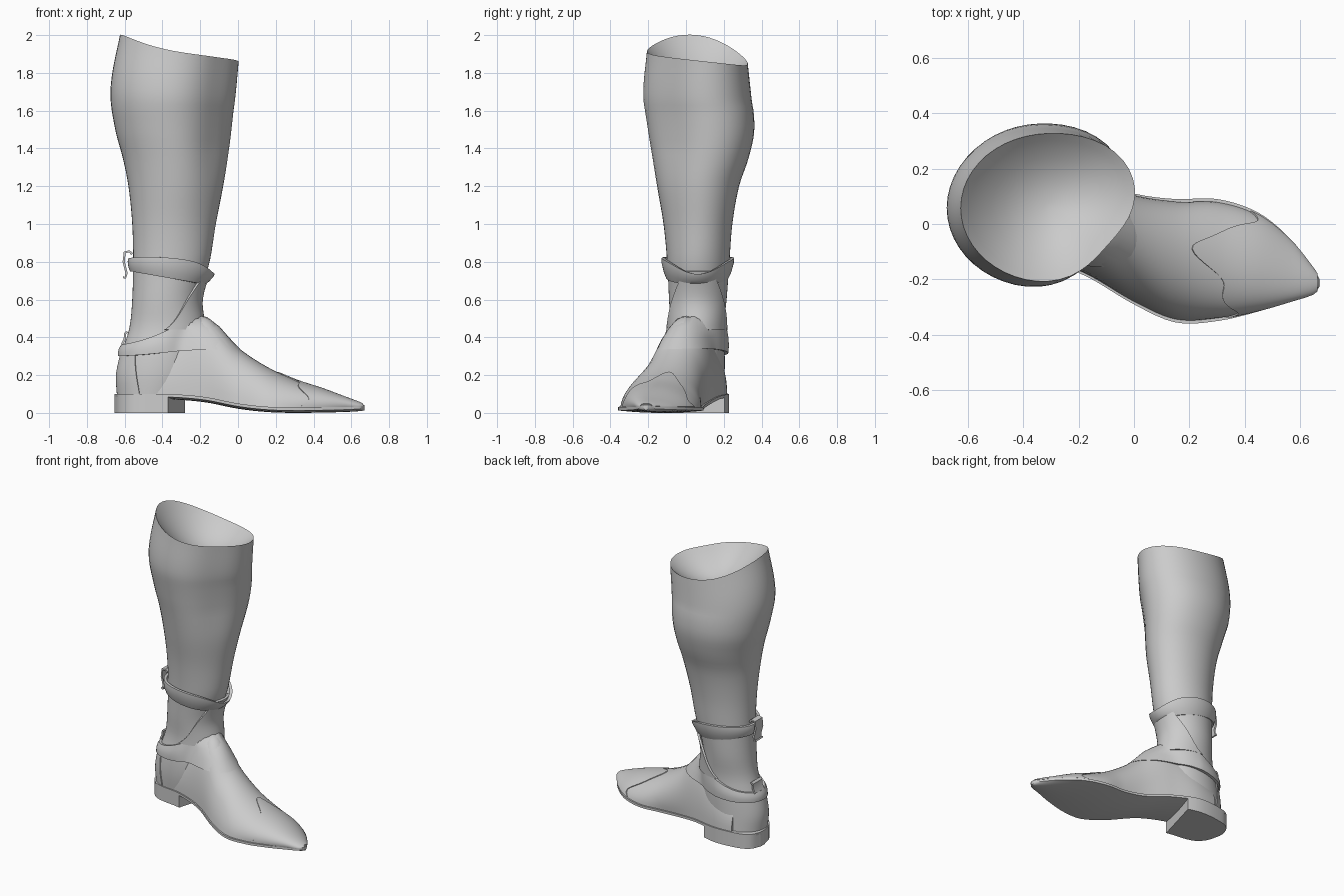
import bpy
import math
from mathutils import Vector

if "Cube" in bpy.data.objects:
    bpy.data.objects.remove(bpy.data.objects["Cube"])

grey = bpy.data.materials.new("plain_grey")
grey.use_nodes = True
grey.diffuse_color = (0.6, 0.6, 0.6, 1)
grey.node_tree.nodes["Principled BSDF"].inputs["Base Color"].default_value = (0.6, 0.6, 0.6, 1)

# Leg sections: z, x min, x max, y min, y max
LEG = [
    (0.09, -0.635, -0.25, -0.10, 0.205),
    (0.2, -0.64, -0.2, -0.11, 0.205),
    (0.32, -0.615, -0.19, -0.105, 0.205),
    (0.45, -0.575, -0.19, -0.085, 0.2),
    (0.6, -0.56, -0.205, -0.09, 0.215),
    (0.8, -0.555, -0.15, -0.1, 0.23),
    (1.0, -0.56, -0.115, -0.12, 0.245),
    (1.2, -0.58, -0.075, -0.155, 0.28),
    (1.35, -0.61, -0.05, -0.18, 0.33),
    (1.5, -0.65, -0.03, -0.205, 0.36),
    (1.7, -0.675, -0.01, -0.23, 0.345),
    (2.0, -0.625, 0.008, -0.21, 0.325),
]
# Foot sections: x, y min, y max, crest y, top z, welt z
FOOT = [
    (-0.655, 0.07, 0.11, 0.09, 0.2, 0.1),
    (-0.63, -0.02, 0.17, 0.08, 0.25, 0.1),
    (-0.56, -0.085, 0.21, 0.06, 0.3, 0.1),
    (-0.37, -0.12, 0.225, 0.05, 0.43, 0.1),
    (-0.18, -0.185, 0.17, 0.0, 0.515, 0.085),
    (0.0, -0.29, 0.11, -0.05, 0.35, 0.05),
    (0.15, -0.355, 0.09, -0.1, 0.25, 0.033),
    (0.3, -0.35, 0.09, -0.14, 0.18, 0.028),
    (0.45, -0.315, 0.04, -0.17, 0.13, 0.03),
    (0.57, -0.275, -0.06, -0.2, 0.085, 0.033),
    (0.65, -0.25, -0.165, -0.21, 0.055, 0.038),
    (0.67, -0.225, -0.2, -0.213, 0.044, 0.042),
]


def lerp(a, b, t):
    return a + (b - a) * t


def sample(table, t):
    """Smooth interpolation of table rows keyed on their first column."""
    t = min(max(t, table[0][0]), table[-1][0])
    i = 0
    while i < len(table) - 2 and t > table[i + 1][0]:
        i += 1

    def slope(k, c):
        a, b = table[max(k - 1, 0)], table[min(k + 1, len(table) - 1)]
        return (b[c] - a[c]) / (b[0] - a[0])

    p, q = table[i], table[i + 1]
    h = q[0] - p[0]
    s = (t - p[0]) / h
    e = s * s * (3 - 2 * s)
    return [lerp(p[c], q[c], e) + h * s * (1 - s) * ((1 - s) * slope(i, c) - s * slope(i + 1, c))
            for c in range(1, len(p))]


def loft(name, rings, closed=True, loop=False, thick=0):
    """Skin a list of equal point rows; closed tubes get end caps."""
    n, m = len(rings[0]), len(rings)
    faces = []
    for i in range(m if loop else m - 1):
        j = (i + 1) % m
        for k in range(n if closed else n - 1):
            l = (k + 1) % n
            faces.append((i * n + k, i * n + l, j * n + l, j * n + k))
    if closed and not loop:
        faces += [tuple(range(n)), tuple(range((m - 1) * n, m * n))]
    mesh = bpy.data.meshes.new(name)
    mesh.from_pydata([p for r in rings for p in r], [], faces)
    mesh.materials.append(grey)
    obj = bpy.data.objects.new(name, mesh)
    bpy.context.collection.objects.link(obj)
    bpy.ops.object.select_all(action="DESELECT")
    obj.select_set(True)
    bpy.context.view_layer.objects.active = obj
    bpy.ops.object.mode_set(mode="EDIT")
    bpy.ops.mesh.select_all(action="SELECT")
    bpy.ops.mesh.normals_make_consistent(inside=False)
    bpy.ops.object.mode_set(mode="OBJECT")
    if thick:
        mod = obj.modifiers.new("thickness", "SOLIDIFY")
        mod.thickness = thick
        mod.offset = 0
        bpy.ops.object.modifier_apply(modifier=mod.name)
    bpy.ops.object.shade_smooth_by_angle(angle=math.radians(42))


def patch(name, fn, nu, nv, thick):
    loft(name, [[fn(u / nu, v / nv) for v in range(nv + 1)] for u in range(nu + 1)],
         closed=False, thick=thick)


def rim(x, y):
    t = max(0, -x / 0.625)
    return 1.865 + 0.135 * t ** 3 - 0.11 * (y - 0.06)


def leg_point(z, a, grow=0.0):
    x0, x1, y0, y1 = sample(LEG, z)
    # The calf is flattened on the shin side and fuller behind it
    calf = min(max((z - 0.8) / 0.6, 0), 1)
    f = 1 + calf * (0.07 * max(0, math.cos(a - 0.75)) ** 6 - 0.16 * max(0, math.cos(a + 0.65)) ** 5)
    x = (x0 + x1) / 2 + ((x1 - x0) / 2 * f + grow) * math.cos(a)
    y = (y0 + y1) / 2 + ((y1 - y0) / 2 * f + grow) * math.sin(a)
    if z > 1.6:
        z = lerp(1.6, rim(x, y), (z - 1.6) / 0.4)
    return Vector((x, y, z))


def foot_point(x, a, grow=0.0):
    y0, y1, crest, top, base = sample(FOOT, x)
    mid, half = (y0 + y1) / 2, (y1 - y0) / 2 * 0.95 + grow
    y = mid - half * math.cos(a) + (crest - mid) * math.sin(a)
    return Vector((x, y, base - 0.004 + (top - base + grow) * math.sin(a)))


def angles(n):
    return [math.tau * k / n for k in range(n)]


# Leg with a shallow hollow behind its slanted rim
N = 48
leg_rings = [[leg_point(lerp(0.09, 2, i / 48), a) for a in angles(N)] for i in range(49)]
edge = leg_rings[-1]
centre = sum(edge, Vector()) / N
for s in (0.9, 0.8, 0.65, 0.5, 0.35, 0.2, 0.05):
    row = [centre.lerp(p, s) for p in edge]
    leg_rings.append([Vector((p.x, p.y, rim(p.x, p.y) - 0.14 * (1 - s * s))) for p in row])
loft("leg", leg_rings)

# Foot upper
loft("foot_upper", [[foot_point(lerp(-0.5, 0.665, i / 50), math.pi * k / 24) for k in range(25)]
                    for i in range(51)])


# Sole and heel are slabs following the foot outline
def slab(name, x_start, x_end, skew, z_top, z_bottom, n):
    rings = []
    for i in range(n + 1):
        u = (1 - math.cos(math.pi * i / n)) / 2
        under, over = [], []
        for k in range(9):
            v = k / 8
            x = lerp(x_start, x_end + skew * v, u)
            y0, y1, _, _, base = sample(FOOT, x)
            y = lerp(y0, y1, v)
            under.append((x, y, z_bottom(base, 2 * v - 1)))
            over.append((x, y, z_top(base)))
        rings.append(under + over[::-1])
    loft(name, rings)


slab("sole", -0.655, 0.67, 0, lambda b: b, lambda b, v: b - 0.028 + 0.012 * v * v, 60)
slab("heel", -0.655, -0.37, 0.09, lambda b: b - 0.01, lambda b, v: 0, 24)


# Toe cap with a pointed, waved back edge
def toe_cap(u, v):
    peak = math.exp(-((v - 0.55) / 0.13) ** 2)
    wave = 0.035 * math.sin(v * math.tau * 2.5)
    start = lerp(0.33, 0.42, v) - 0.17 * peak + wave * (1 - peak)
    return foot_point(lerp(start, 0.66, u), math.pi * lerp(0.02, 0.98, v), 0.002)


patch("toe_cap", toe_cap, 24, 48, 0.006)


# Heel counter wraps the back of the foot
def counter(u, v):
    spread = lerp(1.15, 0.85, u)
    return leg_point(lerp(0.1, 0.32, u), math.pi + lerp(-spread, spread, v), 0.003)


patch("heel_counter", counter, 8, 20, 0.006)


# Front flap rises from the instep to the collar
def flap(u, v):
    spread = lerp(1.6, 0.45, u ** 0.8)
    return leg_point(lerp(0.44, 0.75, u), lerp(-spread, spread, v), 0.012)


patch("front_flap", flap, 14, 20, 0.014)


# Instep strap hugs the heel and the instep
def in_foot(x, y, z):
    y0, y1, crest, top, base = sample(FOOT, x)
    s = (z - base) / (top - base)
    if s >= 1:
        return False
    mid = (y0 + y1) / 2
    return abs(y - mid - (crest - mid) * s) < (y1 - y0) / 2 * 0.95 * math.sqrt(1 - s * s)


def in_leg(x, y, z):
    x0, x1, y0, y1 = sample(LEG, z)
    return math.hypot((2 * x - x0 - x1) / (x1 - x0), (2 * y - y0 - y1) / (y1 - y0)) < 1


def reach(a, z):
    r = 0.12
    while True:
        x, y = r * math.cos(a) - 0.38, r * math.sin(a) + 0.06
        if not (in_leg(x, y, z) or (x > -0.5 and in_foot(x, y, z))):
            return r
        r += 0.003


M = 72
strap_rows = []
for t, bulge in ((0, None), (0, 1), (0.35, 1.3), (0.7, 1.3), (1, 1), (1, None)):
    heights = [lerp(0.32 + 0.02 * math.cos(a), 0.435 + 0.075 * math.cos(a), t) for a in angles(M)]
    radii = [reach(a, z) for a, z in zip(angles(M), heights)]
    row = []
    for k, a in enumerate(angles(M)):
        c = math.cos(a)
        pad = -0.012 if bulge is None else bulge * (0.017 - 0.012 * max(0, c))
        r = sum(radii[(k + d) % M] for d in (-2, -1, 0, 1, 2)) / 5 + pad
        row.append((r * c - 0.38, r * math.sin(a) + 0.06, heights[k]))
    strap_rows.append(row)
loft("instep_strap", list(zip(*strap_rows)), loop=True)

# Ankle collar: padded flaring band, dipping at the front
collar_rings = []
for a in angles(64):
    c, s = math.cos(a), math.sin(a)
    low, high = 0.715 - 0.035 * c, 0.8 - 0.02 * c + 0.02 * s * s - 0.045 * max(0, c) ** 4
    ring = []
    for t, out in ((0, -0.02), (0, 0), (0.3, 0.006), (0.75, 0.006), (1, 0), (1, -0.018)):
        x = lerp(-0.372, -0.352, t) + (lerp(0.2, 0.228, t) + out) * c
        y = lerp(0.06, 0.063, t) + (lerp(0.165, 0.192, t) + out) * s
        ring.append((x, y, lerp(low, high, t)))
    collar_rings.append(ring)
loft("ankle_collar", collar_rings, loop=True)


# Curled strap ends at the back
def curled_tab(name, path, y, width):
    loft(name, [[(x, y + width * side, z) for side in (-0.5, 0, 0.5)] for x, z in path],
         closed=False, thick=0.012)


curled_tab("collar_tab", [(-0.56, 0.84), (-0.575, 0.855), (-0.6, 0.85), (-0.605, 0.8),
                          (-0.59, 0.74), (-0.597, 0.715), (-0.608, 0.72)], 0.06, 0.08)
curled_tab("strap_tab", [(-0.585, 0.43), (-0.597, 0.42), (-0.6, 0.39), (-0.615, 0.36)], 0.07, 0.1)
